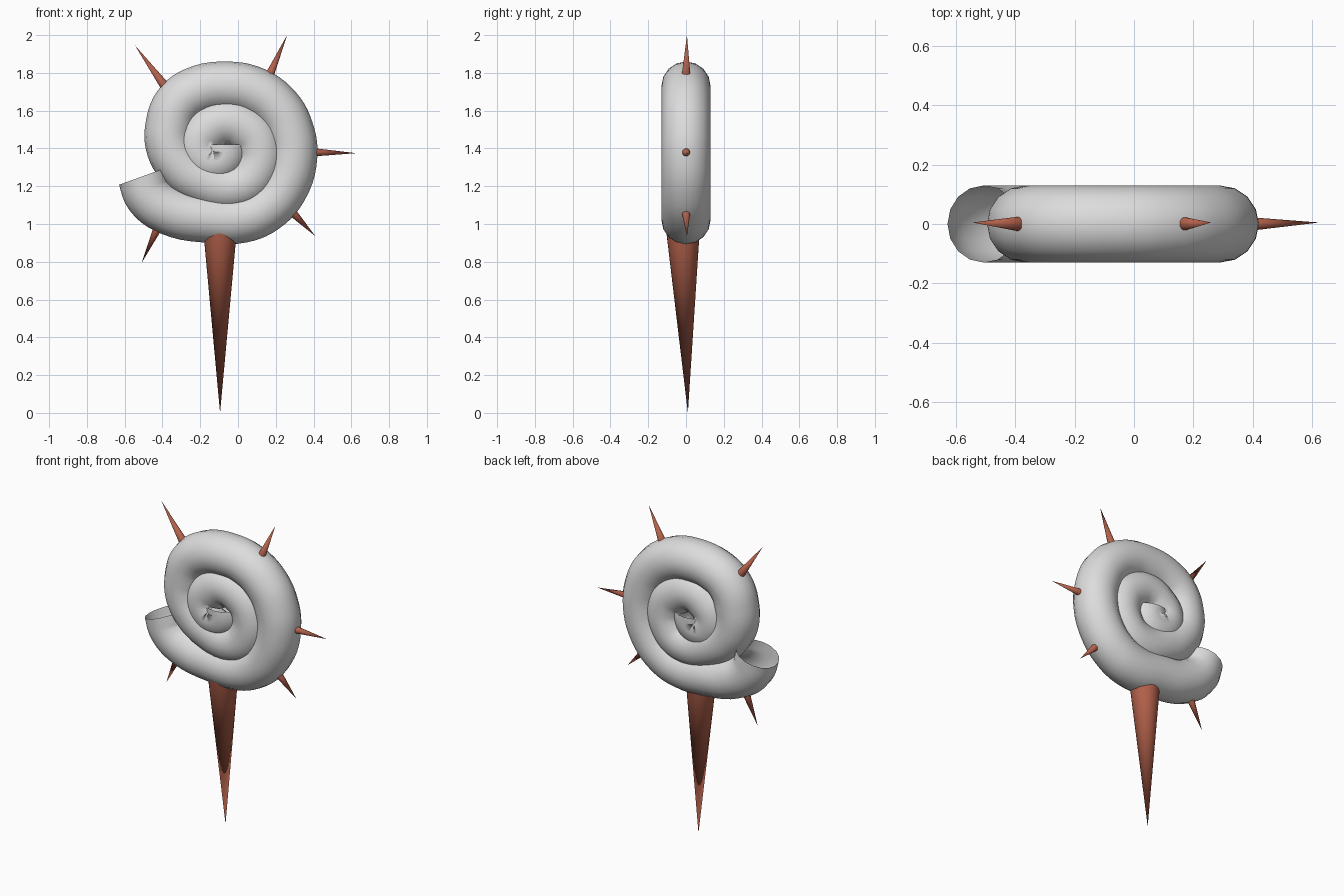
import bpy
import math
from mathutils import Vector

cube = bpy.data.objects.get("Cube")
if cube:
    bpy.data.objects.remove(cube, do_unlink=True)


def make_material(name, colour):
    material = bpy.data.materials.new(name)
    material.use_nodes = True
    material.diffuse_color = colour
    shader = next(n for n in material.node_tree.nodes if n.type == "BSDF_PRINCIPLED")
    shader.inputs["Base Color"].default_value = colour
    shader.inputs["Roughness"].default_value = 0.8
    return material


shell_grey = make_material("shell grey", (0.72, 0.72, 0.72, 1))
spike_brown = make_material("spike brown", (0.45, 0.12, 0.07, 1))


def select_only(obj):
    bpy.ops.object.select_all(action="DESELECT")
    obj.select_set(True)
    bpy.context.view_layer.objects.active = obj


def add_tube(name, path, radius, material):
    """Open round tube swept along a smooth path in the XZ plane."""
    curve = bpy.data.curves.new(name, "CURVE")
    curve.dimensions = "3D"
    curve.bevel_depth = radius
    curve.bevel_resolution = 6
    curve.resolution_u = 5
    curve.use_fill_caps = False
    spline = curve.splines.new("BEZIER")
    spline.bezier_points.add(len(path) - 1)
    for point, (x, z) in zip(spline.bezier_points, path):
        point.co = (x, 0, z)
        point.handle_left_type = "AUTO"
        point.handle_right_type = "AUTO"
    curve.materials.append(material)
    obj = bpy.data.objects.new(name, curve)
    bpy.context.collection.objects.link(obj)
    select_only(obj)
    bpy.ops.object.convert(target="MESH")
    obj = bpy.context.view_layer.objects.active
    obj.name = name
    bpy.ops.object.shade_smooth()
    return obj


def add_spike(name, base, tip, radius, material):
    """Pointed cone running from base to tip."""
    base, tip = Vector(base), Vector(tip)
    axis = tip - base
    bpy.ops.mesh.primitive_cone_add(
        vertices=32, radius1=radius, radius2=0, depth=axis.length,
        location=(base + tip) / 2,
        rotation=axis.to_track_quat("Z", "Y").to_euler())
    obj = bpy.context.active_object
    obj.name = name
    obj.data.materials.append(material)
    bpy.ops.object.shade_smooth_by_angle(angle=math.radians(40))
    return obj


# Coiled shell, from the open mouth inwards to the centre
outer_coil = [
    (-.507, 1.252), (-.47, 1.15), (-.36, 1.07), (-.15, 1.03), (.02, 1.03),
    (.14, 1.08), (.24, 1.19), (.29, 1.36), (.27, 1.5), (.21, 1.61),
    (.09, 1.7), (-.06, 1.73), (-.23, 1.7), (-.32, 1.63), (-.36, 1.52),
    (-.36, 1.42), (-.31, 1.32),
]
inner_coil = [
    (-.21, 1.24), (0, 1.2), (.1, 1.29), (.11, 1.42), (.05, 1.5),
    (-.07, 1.54), (-.16, 1.5), (-.21, 1.43), (-.19, 1.36), (-.14, 1.33),
    (-.08, 1.36), (-.08, 1.42),
]
add_tube("coiled_shell", outer_coil + inner_coil, .13, shell_grey)

# Long stake under the shell
add_spike("main_stake", (-.095, -.017, 1), (-.095, .01, 0), .092, spike_brown)

# Small spikes around the rim: base (x, z), tip (x, z), radius
rim_spikes = {
    "upper_right_spike": ((-.38, 1.72), (-.545, 1.945), .026),
    "upper_left_spike": ((.155, 1.76), (.26, 2), .026),
    "left_spike": ((.39, 1.38), (.625, 1.375), .023),
    "lower_left_spike": ((.28, 1.07), (.41, .935), .024),
    "lower_right_spike": ((-.415, 1), (-.51, .795), .025),
}
for name, (base, tip, radius) in rim_spikes.items():
    add_spike(name, (base[0], 0, base[1]), (tip[0], .005, tip[1]), radius, spike_brown)
